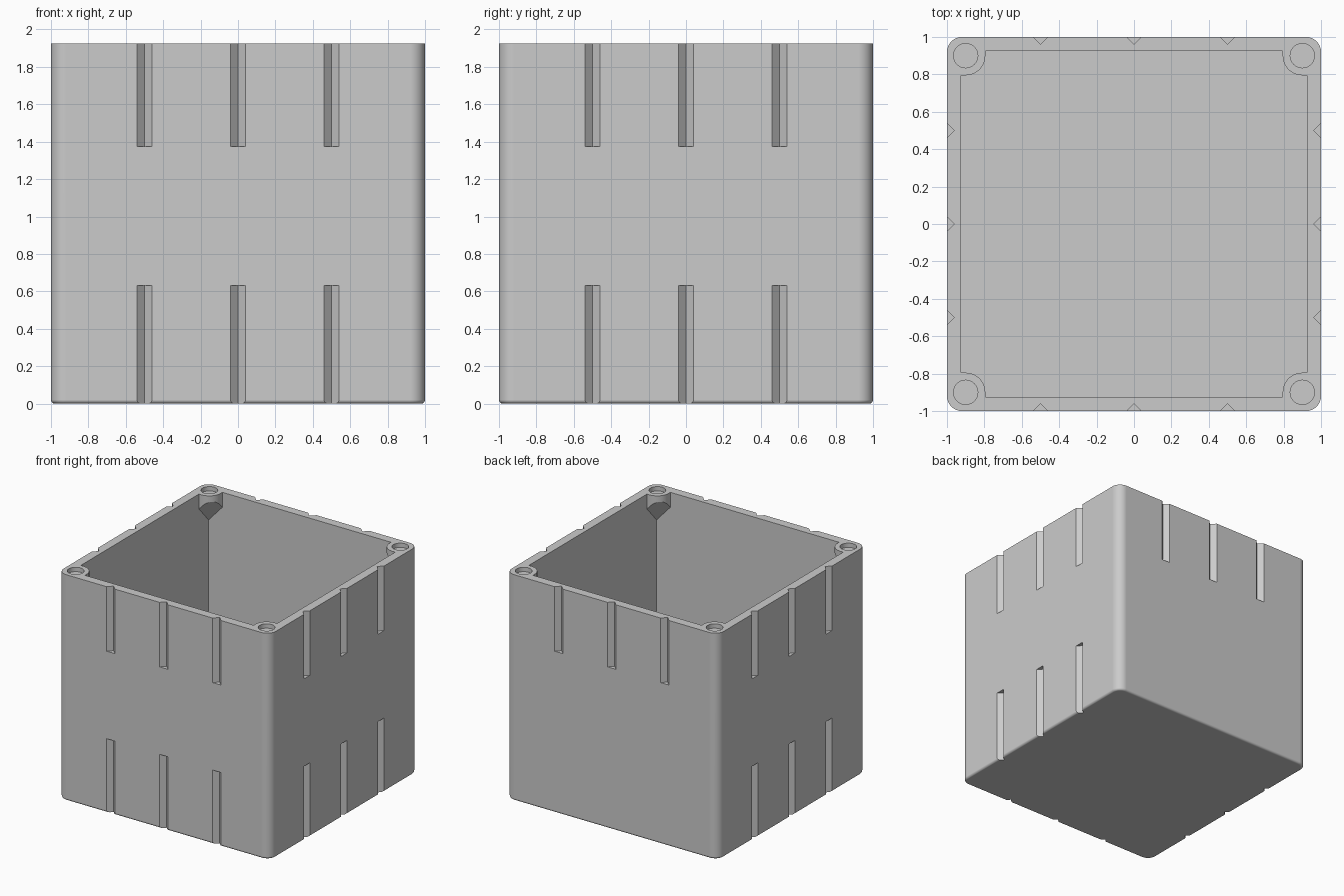
import bpy, bmesh, math
from mathutils import Matrix, Vector

if "Cube" in bpy.data.objects:
    bpy.data.objects.remove(bpy.data.objects["Cube"])

H = 1.925          # overall height
WALL = 0.925       # half width of the cavity
FLOOR = 0.075      # floor thickness
POST = 0.9         # corner post centre

grey = bpy.data.materials.new("light_grey")
grey.diffuse_color = (0.6, 0.6, 0.6, 1)
grey.use_nodes = True
grey.node_tree.nodes["Principled BSDF"].inputs["Base Color"].default_value = grey.diffuse_color


def make(name, bm):
    bmesh.ops.recalc_face_normals(bm, faces=bm.faces[:])
    me = bpy.data.meshes.new(name)
    bm.to_mesh(me)
    bm.free()
    me.materials.append(grey)
    ob = bpy.data.objects.new(name, me)
    bpy.context.collection.objects.link(ob)
    return ob


def prism(bm, pts, z0, z1):
    """Extrude a flat outline from z0 up to z1."""
    f = bm.faces.new([bm.verts.new((x, y, z0)) for x, y in pts])
    r = bmesh.ops.extrude_face_region(bm, geom=[f])
    vs = [v for v in r["geom"] if isinstance(v, bmesh.types.BMVert)]
    bmesh.ops.translate(bm, vec=(0, 0, z1 - z0), verts=vs)


def square(s):
    return [(-s, -s), (s, -s), (s, s), (-s, s)]


def cut(target, cutter):
    """Subtract the cutter from the target and discard it."""
    m = target.modifiers.new("cut", 'BOOLEAN')
    m.operation, m.solver, m.object = 'DIFFERENCE', 'EXACT', cutter
    cutter.hide_render = True
    bpy.context.view_layer.objects.active = target
    bpy.ops.object.modifier_apply(modifier=m.name)
    bpy.data.objects.remove(cutter)


# Outer block with rounded corners and a softened bottom edge
bm = bmesh.new()
prism(bm, square(1), 0, H)
upright = [e for e in bm.edges if abs(e.verts[0].co.z - e.verts[1].co.z) > 1]
bmesh.ops.bevel(bm, geom=upright, offset=0.08, segments=8, profile=0.5, affect='EDGES')
bottom = [e for e in bm.edges if all(v.co.z < 0.001 for v in e.verts)]
bmesh.ops.bevel(bm, geom=bottom, offset=0.02, segments=4, profile=0.5, affect='EDGES')
box = make("box", bm)

# Cavity, leaving short corner posts with sloped undersides
bm = bmesh.new()
prism(bm, square(WALL), FLOOR, H + 0.08)
cavity = make("cavity_cutter", bm)
outline = [(0.96, 0.96), (0.795, 0.96)]
for i in range(13):
    a = math.pi * (1 + i / 24)
    outline.append((POST + 0.105 * math.cos(a), POST + 0.105 * math.sin(a)))
outline.append((0.96, 0.795))
for q in range(4):
    bm = bmesh.new()
    prism(bm, outline, 1.3, H + 0.15)
    r = bmesh.ops.bisect_plane(
        bm, geom=bm.verts[:] + bm.edges[:] + bm.faces[:],
        plane_co=(WALL, WALL, H - 0.27),
        plane_no=Vector((1.1, 1.1, 1)).normalized(), clear_inner=True)
    rim = [e for e in r["geom_cut"] if isinstance(e, bmesh.types.BMEdge)]
    bmesh.ops.holes_fill(bm, edges=rim)
    bm.transform(Matrix.Rotation(q * math.pi / 2, 4, 'Z'))
    cut(cavity, make("post_cutter", bm))
cut(box, cavity)

# Round sockets in the tops of the posts
for sx in (-1, 1):
    for sy in (-1, 1):
        bm = bmesh.new()
        ring = [(sx * POST + 0.065 * math.cos(i * math.pi / 16),
                 sy * POST + 0.065 * math.sin(i * math.pi / 16)) for i in range(32)]
        prism(bm, ring, H - 0.037, H + 0.1)
        cut(box, make("socket_cutter", bm))

# V grooves: three upper and three lower on each side
for q in range(4):
    bm = bmesh.new()
    for x in (-0.5, 0, 0.5):
        vee = [(x - 0.06, -1.02), (x + 0.06, -1.02), (x, -0.96)]
        prism(bm, vee, -0.1, 0.63)
        prism(bm, vee, 1.375, H + 0.1)
    bm.transform(Matrix.Rotation(q * math.pi / 2, 4, 'Z'))
    cut(box, make("groove_cutter", bm))

# Smooth the rounded edges, keep the rest crisp
bpy.ops.object.select_all(action='DESELECT')
box.select_set(True)
bpy.context.view_layer.objects.active = box
bpy.ops.object.shade_smooth_by_angle(angle=math.radians(30))
wn = box.modifiers.new("flat_sides", 'WEIGHTED_NORMAL')
wn.keep_sharp = True
